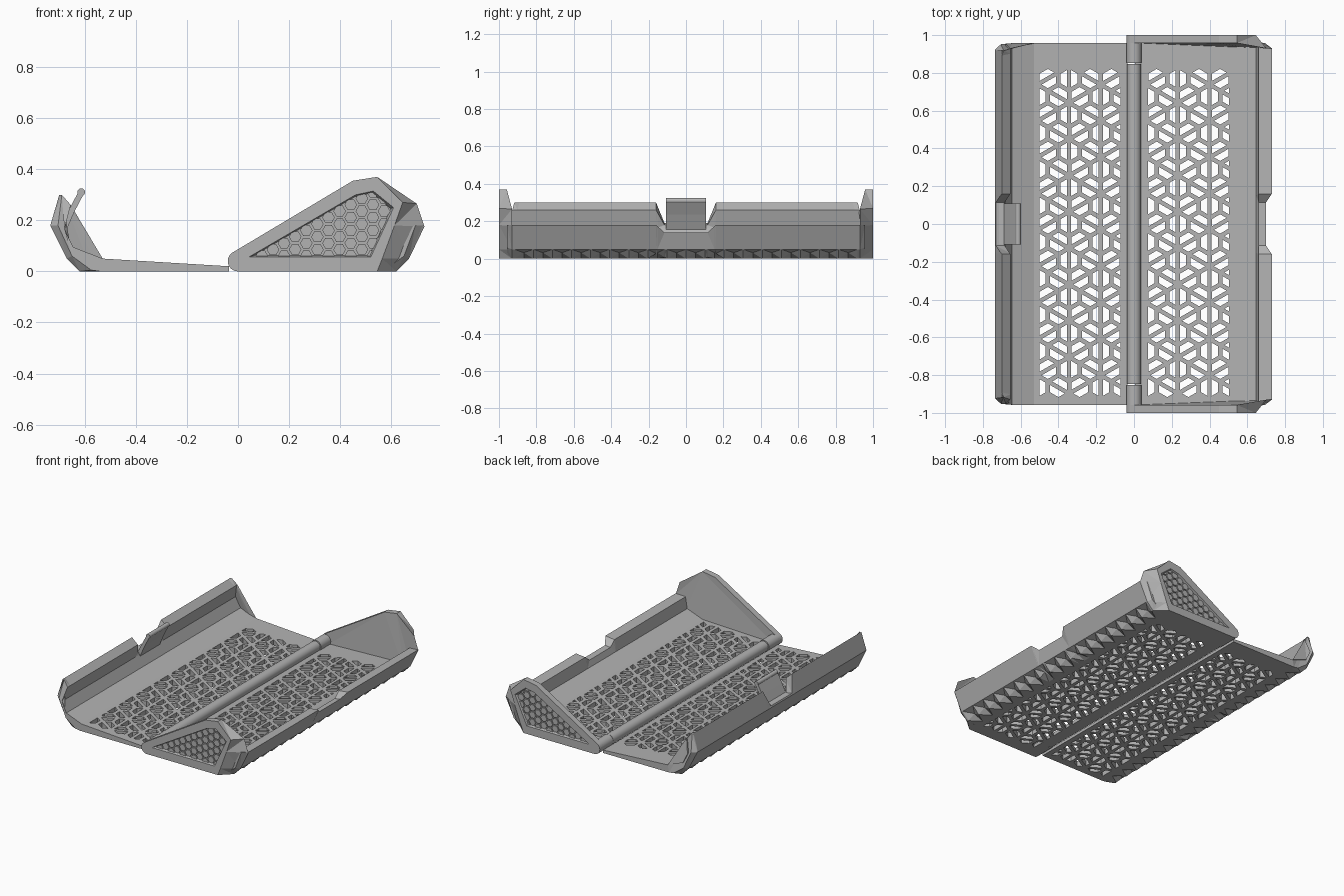
import bpy, bmesh, math
from mathutils import Vector

if "Cube" in bpy.data.objects:
    bpy.data.objects.remove(bpy.data.objects["Cube"])

mat = bpy.data.materials.new("grey_plastic")
mat.diffuse_color = (0.45, 0.45, 0.45, 1)
mat.use_nodes = True
mat.node_tree.nodes["Principled BSDF"].inputs["Base Color"].default_value = mat.diffuse_color


def finish(name, bm):
    bmesh.ops.recalc_face_normals(bm, faces=bm.faces)
    me = bpy.data.meshes.new(name)
    bm.to_mesh(me)
    bm.free()
    ob = bpy.data.objects.new(name, me)
    bpy.context.collection.objects.link(ob)
    me.materials.append(mat)
    return ob


def add_loft(bm, sections):
    """Skin matching closed sections and cap both ends."""
    rings = [[bm.verts.new(p) for p in s] for s in sections]
    n = len(rings[0])
    faces = [bm.faces.new((a[i], a[(i + 1) % n], b[(i + 1) % n], b[i]))
             for a, b in zip(rings, rings[1:]) for i in range(n)]
    faces += [bm.faces.new(rings[0]), bm.faces.new(rings[-1])]
    bmesh.ops.triangulate(bm, faces=faces)


def loft(name, sections):
    bm = bmesh.new()
    add_loft(bm, sections)
    return finish(name, bm)


def cut(ob, cutter):
    m = ob.modifiers.new("cut", 'BOOLEAN')
    m.operation, m.solver, m.object = 'DIFFERENCE', 'EXACT', cutter
    cutter.hide_render = True
    cutter.hide_viewport = True


def clip(poly, point, normal):
    """Keep the part of a convex polygon on the normal side of a line."""
    out = []
    for a, b in zip(poly, poly[1:] + poly[:1]):
        da, db = (a - point).dot(normal), (b - point).dot(normal)
        if da >= 0:
            out.append(a)
        if da * db < 0:
            out.append(a.lerp(b, da / (da - db)))
    return out


def area(p):
    return abs(sum(a.x * b.y - a.y * b.x for a, b in zip(p, p[1:] + p[:1]))) / 2


def barrel(name, r, y0, y1, x, z, seg=32):
    ring = [(x + r * math.cos(2 * math.pi * i / seg), z + r * math.sin(2 * math.pi * i / seg))
            for i in range(seg)]
    ob = loft(name, [[(px, y, pz) for px, pz in ring] for y in (y0, y1)])
    bpy.ops.object.select_all(action='DESELECT')
    ob.select_set(True)
    bpy.context.view_layer.objects.active = ob
    bpy.ops.object.shade_smooth_by_angle(angle=math.radians(40))
    return ob


# Shells: cross-section swept along y, with grip teeth, a latch notch and bevelled ends
PITCH, TEETH = 0.102, 18
HALF = PITCH * TEETH / 2


def shell_section(y, side):
    t = abs(((y + HALF) / PITCH) % 1.0 - 0.5) * 2 if abs(y) < HALF else 1   # 1 tip, 0 valley
    gap = min(1, max(0, (0.16 - abs(y)) / 0.045))                          # latch notch
    end = abs(y) > 0.94
    mix = lambda a, b, f: (a[0] + (b[0] - a[0]) * f, a[1] + (b[1] - a[1]) * f)
    bottom = [(0.545, 0), mix((0.613, 0.032), (0.62, 0), t), (0.67, 0.05)]
    inside = [(0.645, 0.095), (0.53, 0.05)]
    if end:
        bottom = [(0.54, 0), (0.575, 0.005), (0.65, 0.06)]
    if side < 0:
        wall = [(0.705, 0.18) if end else (0.735, 0.18),
                mix((0.69 if end else 0.70, 0.30), (0.731, 0.19), gap),
                mix((0.655, 0.26), (0.684, 0.18), gap), (0.68, 0.165)]
        x0 = 0.035
    else:
        wall = [mix((0.695 if end else 0.73, 0.18), (0.70, 0.14), gap),
                mix((0.66, 0.172), (0.66, 0.135), gap)]
        x0 = 0.005
    prof = [(x0, 0)] + bottom + wall + inside + [(x0, 0.02)]
    lean = 0.28 if abs(y) > 0.92 and side < 0 else 0
    return [(side * x, math.copysign(abs(y) - max(0, z - 0.16) * lean, y), z) for x, z in prof]


ys = [-HALF + PITCH / 2 * k for k in range(TEETH * 2 + 1)]
ys = sorted(ys + [s * v for s in (-1, 1) for v in (0.115, 0.16, 0.93, 0.957)])
ys = [y for i, y in enumerate(ys) if i == 0 or y - ys[i - 1] > 1e-4]

# Vent pattern: hexagons split by a bar whose direction changes from cell to cell
W, ROW, R, BAR = 0.112, 0.0962, 0.051, 0.011


def vent_cutter(name, cx):
    bm = bmesh.new()
    e, h = R - BAR / math.sqrt(3), R * math.sqrt(3) / 2
    half = [(e, BAR), (R / 2, h), (-R / 2, h), (-e, BAR)]
    for row in range(18):
        odd = row % 2
        for col in range(4 + odd):
            c = Vector((cx + (col - (3 + odd) / 2) * W, 0.77 - row * ROW))
            turn = (col - odd - row // 2 - row) % 3
            for flip in (0, 180):
                a = math.radians(30 + 60 * turn + flip)
                poly = [c + Vector((x * math.cos(a) - y * math.sin(a),
                                    x * math.sin(a) + y * math.cos(a))) for x, y in half]
                for s in (-1, 1):
                    poly = clip(poly, Vector((cx + s * 0.216, 0)), Vector((-s, 0)))
                    if not poly:
                        break
                if len(poly) > 2 and area(poly) > 1e-4:
                    add_loft(bm, [[(p.x, p.y, z) for p in poly] for z in (-0.05, 0.15)])
    return finish(name, bm)


for side, name in ((-1, "lid_shell"), (1, "base_shell")):
    shell = loft(name, [shell_section(y, side) for y in ys])
    cut(shell, vent_cutter(name + "_vent_cutter", side * 0.288))

# End plates: tall sides of the base with a bevelled outer corner and a sunken panel
arc = [(0.04 * math.cos(a), 0.04 + 0.04 * math.sin(a))
       for a in [math.radians(270 - 15 * i) for i in range(11)]]
full = arc + [(0.45, 0.355), (0.545, 0.37), (0.70, 0.265), (0.73, 0.175), (0.67, 0.05), (0.62, 0)]
face = arc + [(0.45, 0.355), (0.545, 0.37), (0.645, 0.27), (0.613, 0.18), (0.565, 0.05), (0.545, 0)]
panel = [Vector(p) for p in ((0.04, 0.055), (0.46, 0.30), (0.53, 0.315), (0.61, 0.25), (0.52, 0.055))]
mid = Vector((0.42, 0.17))

for s, tag in ((-1, "front"), (1, "back")):
    inner = [(x, s * (0.93 if x > 0.6 else 0.958), z) for x, z in full]
    plate = loft(tag + "_end_plate", [inner, [(x, s, z) for x, z in face]])
    cut(plate, loft(tag + "_panel_cutter", [
        [(p.x, s * 1.001, p.y) for p in panel],
        [(p.x, s * 0.98, p.y) for p in (mid + (q - mid) * 0.94 for q in panel)]]))

    # Raised hexagon tiles on the sunken panel
    bm = bmesh.new()
    for col in range(14):
        for row in range(7):
            c = Vector((0.05 + col * 0.0435, 0.035 + row * 0.0502 + (col % 2) * 0.0251))
            poly = [c + 0.0245 * Vector((math.cos(math.pi / 3 * i), math.sin(math.pi / 3 * i)))
                    for i in range(6)]
            for a, b in zip(panel, panel[1:] + panel[:1]):
                d = b - a
                if poly:
                    poly = clip(poly, a, Vector((d.y, -d.x)))
            if len(poly) > 2 and area(poly) > 1e-4:
                add_loft(bm, [[(p.x, s * y, p.y) for p in poly] for y in (0.975, 0.988)])
    finish(tag + "_hex_tiles", bm)

    # Outer hinge knuckle
    barrel(tag + "_hinge_knuckle", 0.04, s * 0.852, s * 0.999, 0, 0.04)

# Long hinge barrel
barrel("hinge_barrel", 0.037, -0.847, 0.847, 0, 0.04)

# Latch tongue on the lid with a rounded catch
tongue = [(-0.715, 0.15), (-0.675, 0.155), (-0.64, 0.235), (-0.603, 0.305), (-0.625, 0.312),
          (-0.66, 0.245), (-0.688, 0.19), (-0.725, 0.185)]
loft("latch_tongue", [[(x, y, z) for x, z in tongue] for y in (-0.108, 0.108)])
barrel("latch_catch", 0.015, -0.108, 0.108, -0.614, 0.31, 16)
